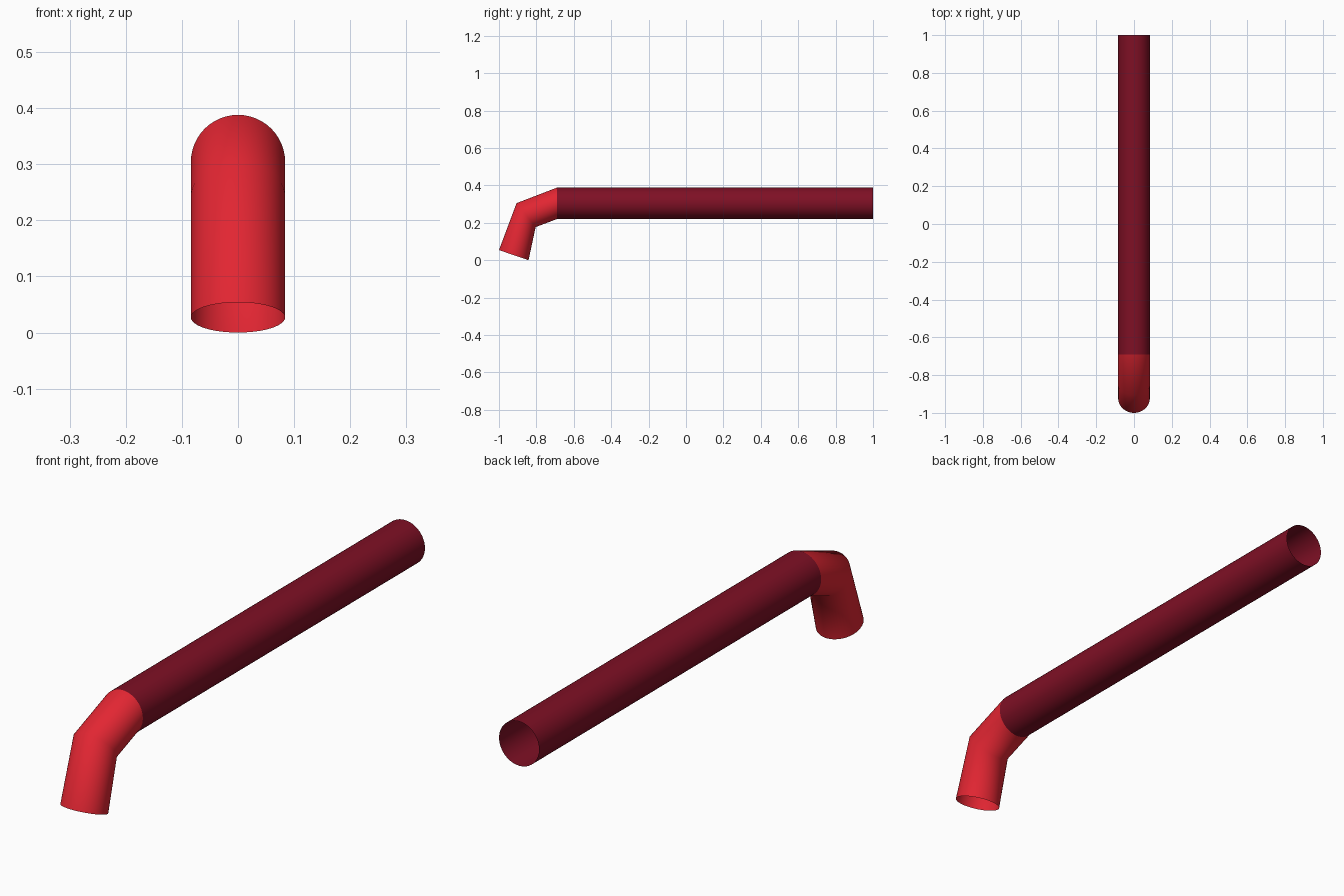
import bpy, bmesh, math
from mathutils import Vector

if "Cube" in bpy.data.objects:
    bpy.data.objects.remove(bpy.data.objects["Cube"])

SIDES = 48
R = 0.084


def material(name, rgb):
    m = bpy.data.materials.new(name)
    m.diffuse_color = (*rgb, 1)
    m.use_nodes = True
    m.node_tree.nodes["Principled BSDF"].inputs["Base Color"].default_value = m.diffuse_color
    return m


def tube(name, rings, mat):
    """Open tube through rings, each given by its upper and lower (y, z) points."""
    bm = bmesh.new()
    loops = []
    for upper, lower in rings:
        a, b = Vector((0, *upper)), Vector((0, *lower))
        centre, half = (a + b) / 2, (a - b) / 2
        loops.append([bm.verts.new(centre + half * math.cos(t) + Vector((R * math.sin(t), 0, 0)))
                      for t in (2 * math.pi * i / SIDES for i in range(SIDES))])
    for p, q in zip(loops, loops[1:]):
        for i in range(SIDES):
            j = (i + 1) % SIDES
            f = bm.faces.new((p[i], p[j], q[j], q[i]))
            f.smooth = True
    # point the normals away from the tube axis
    bm.faces.ensure_lookup_table()
    bm.normal_update()
    f = bm.faces[0]
    axis = sum((v.co for v in loops[0] + loops[1]), Vector((0, 0, 0))) / (2 * SIDES)
    if f.normal.dot(f.calc_center_median() - axis) < 0:
        bmesh.ops.reverse_faces(bm, faces=bm.faces[:])
    me = bpy.data.meshes.new(name)
    bm.to_mesh(me)
    bm.free()
    me.materials.append(mat)
    ob = bpy.data.objects.new(name, me)
    bpy.context.collection.objects.link(ob)
    return ob


red = material("bright red", (0.76, 0.019, 0.032))
maroon = material("dark maroon", (0.21, 0.005, 0.018))

joint = ((-0.69, 0.388), (-0.69, 0.22))
# long straight pipe
tube("straight_pipe", [((1.0, 0.388), (1.0, 0.22)), joint], maroon)
# bent mouth piece: joint, elbow, open end
tube("bent_mouth", [joint,
                    ((-0.906, 0.305), (-0.804, 0.177)),
                    ((-1.0, 0.054), (-0.842, 0.0))], red)
